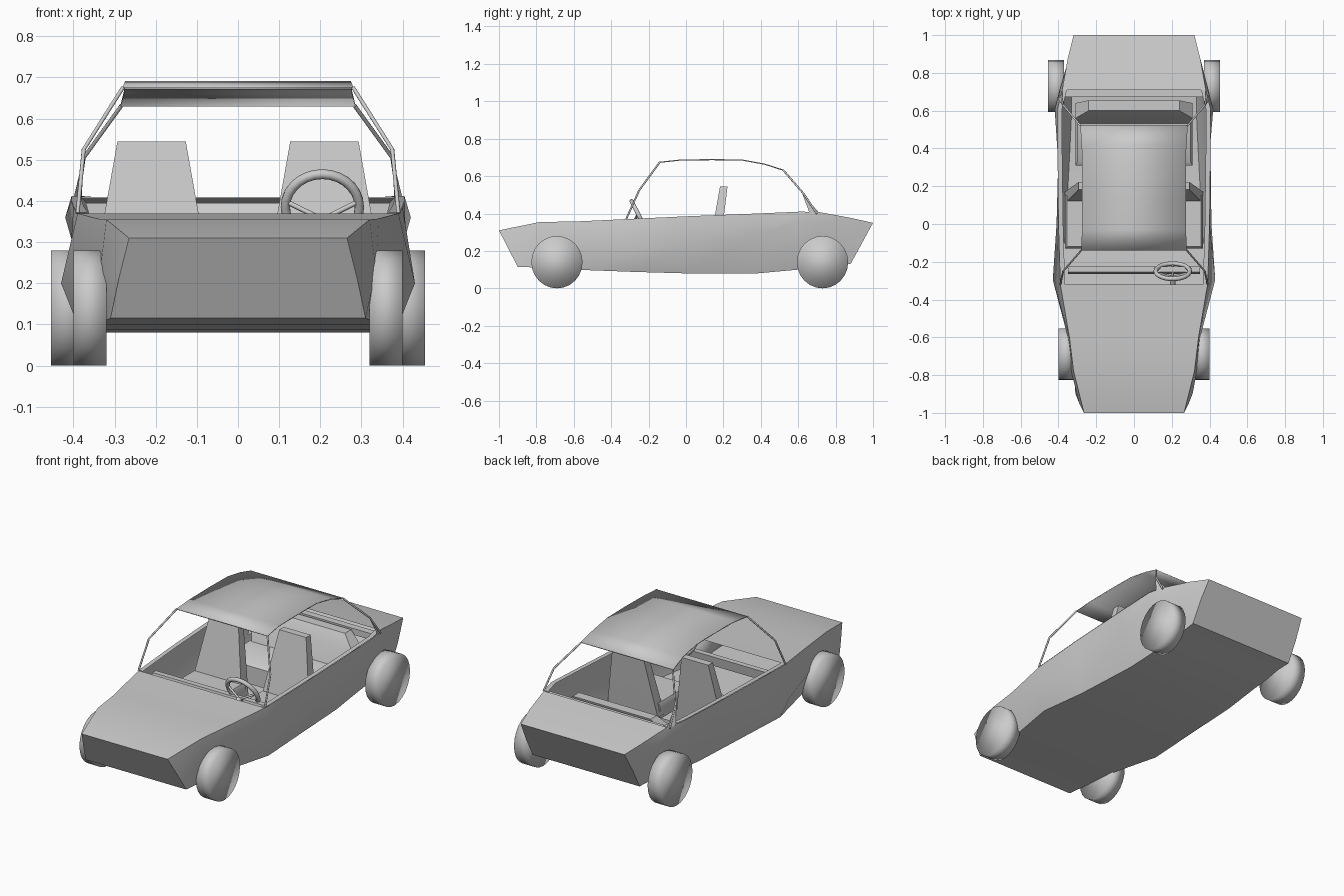
import bpy
from math import radians, cos, sin, pi
from mathutils import Vector, Matrix

if "Cube" in bpy.data.objects:
    bpy.data.objects.remove(bpy.data.objects["Cube"])


def make(name, verts, faces, angle=40):
    me = bpy.data.meshes.new(name)
    me.from_pydata([tuple(v) for v in verts], [], faces)
    import bmesh
    bm = bmesh.new()
    bm.from_mesh(me)
    bmesh.ops.recalc_face_normals(bm, faces=bm.faces)
    bm.to_mesh(me)
    bm.free()
    for p in me.polygons:
        p.use_smooth = True
    me.set_sharp_from_angle(angle=radians(angle))
    ob = bpy.data.objects.new(name, me)
    bpy.context.collection.objects.link(ob)
    return ob


def loft(name, rings, angle=40):
    # closed rings joined into a capped solid
    n = len(rings[0])
    verts = [p for r in rings for p in r]
    faces = [(i * n + j, i * n + (j + 1) % n, (i + 1) * n + (j + 1) % n, (i + 1) * n + j)
             for i in range(len(rings) - 1) for j in range(n)]
    faces += [tuple(range(n)), tuple(range(len(verts) - n, len(verts)))]
    return make(name, verts, faces, angle)


def slab(cx, y0, y1, hw, z):
    return [(cx - hw, y0, z), (cx + hw, y0, z), (cx + hw, y1, z), (cx - hw, y1, z)]


def tube(name, pts, r=0.006, cyclic=False, res=2):
    cu = bpy.data.curves.new(name, 'CURVE')
    cu.dimensions = '3D'
    cu.bevel_depth = r
    cu.bevel_resolution = res
    cu.use_fill_caps = True
    sp = cu.splines.new('POLY')
    sp.points.add(len(pts) - 1)
    for p, co in zip(sp.points, pts):
        p.co = (*co, 1)
    sp.use_cyclic_u = cyclic
    ob = bpy.data.objects.new(name, cu)
    bpy.context.collection.objects.link(ob)
    return ob


# Body hull stations: y top, y bottom, z top/mid/bottom, half width top/mid/bottom
S = [(-1.0, -.90, .31, .21, .115, .265, .29, .31),
     (-.78, -.76, .355, .23, .11, .32, .335, .32),
     (-.60, -.60, .357, .22, .10, .342, .35, .32),
     (-.32, -.28, .37, .20, .088, .39, .43, .385),
     (.0, .0, .385, .23, .08, .40, .41, .36),
     (.38, .38, .40, .29, .08, .405, .40, .34),
     (.61, .60, .41, .36, .10, .405, .42, .33),
     (.71, .70, .408, .34, .11, .38, .395, .33),
     (.88, .80, .377, .26, .123, .35, .355, .325),
     (1.0, .88, .35, .24, .13, .32, .33, .33)]
verts, faces = [], []
for yt, yb, zt, zm, zb, wt, wm, wb in S:
    ym = yb + (yt - yb) * (zm - zb) / (zt - zb)
    half = [(wt, yt, zt), (wm, ym, zm), (wb, yb, zb)]
    verts += [(-x, y, z) for x, y, z in half] + half[::-1]
for i in range(len(S) - 1):
    a, b = i * 6, i * 6 + 6
    faces += [(a + j, a + j + 1, b + j + 1, b + j) for j in range(5)]
    if i < 3 or i > 6:                       # hood and rear deck
        faces.append((a + 5, a, b, b + 5))
faces += [tuple(range(6)), tuple(range(len(verts) - 6, len(verts)))]
make("body", verts, faces, 42)

# Roof panel
prof = [(-.14, .674, .28), (-.03, .686, .275), (.14, .688, .275), (.3, .686, .275), (.42, .664, .277), (.52, .632, .285)]
rv = [(s * w, y, z) for y, z, w in prof for s in (-1, 1)]
roof = make("roof", rv, [(2 * i, 2 * i + 1, 2 * i + 3, 2 * i + 2) for i in range(len(prof) - 1)])
m = roof.modifiers.new("thickness", 'SOLIDIFY')
m.thickness = .006
m.offset = 0

# Pillars and belt-line trim
for s, side in ((-1, "left"), (1, "right")):
    tube(side + "_front_pillar", [(s * .39, -.32, .37), (s * .375, -.25, .525), (s * .28, -.14, .675)], .005)
    tube(side + "_rear_pillar", [(s * .39, .70, .40), (s * .375, .63, .505), (s * .283, .52, .632)], .005)
    make(side + "_rear_pillar_panel", [(s * .375, .62, .51), (s * .40, .66, .405), (s * .38, .715, .40)], [(0, 1, 2)])
    trim = [(s * (w + d), y, z + .002) for y, z, w in
            [(-.32, .37, .39), (0, .385, .40), (.38, .40, .405), (.61, .41, .405), (.71, .408, .38)] for d in (0, -.025)]
    make(side + "_door_sill", trim, [(2 * i, 2 * i + 1, 2 * i + 3, 2 * i + 2) for i in range(4)])

    # Front seat: tapered back and cushion
    cx = s * .21
    loft(side + "_seat_back", [slab(cx, .11, .17, .155, .14), slab(cx, .15, .20, .115, .365), slab(cx, .182, .222, .083, .545)])
    loft(side + "_seat_cushion", [slab(cx, -.13, .15, .15, .12), slab(cx, -.13, .15, .155, .19), slab(cx, -.12, .15, .145, .21)])

    # Wheels
    for pos, y, x0, x1 in (("front", -.69, .32, .40), ("rear", .73, .37, .455)):
        rings = [[(s * x, y + .137 * cos(2 * pi * k / 24), .14 + .14 * sin(2 * pi * k / 24))
                  for k in range(24)] for x in (x0, x1)]
        loft(side + "_" + pos + "_wheel", rings, 180)

# Rear bench
loft("rear_bench_cushion", [slab(0, .31, .62, .31, .12), slab(0, .31, .62, .31, .22), slab(0, .33, .62, .30, .235)])
loft("rear_bench_back", [slab(0, .52, .60, .28, .2), slab(0, .56, .64, .31, .33), slab(0, .60, .655, .24, .395)])

# Dashboard and parcel shelf
loft("dashboard", [slab(0, -.265, -.235, .35, .29), slab(0, -.255, -.225, .35, .345)])
loft("parcel_shelf", [slab(0, .672, .70, .36, .36), slab(0, .672, .71, .37, .395)])

# Steering wheel with spokes and column
c = Vector((.205, -.25, .385))
up, side_v = Vector((0, -.45, .89)), Vector((1, 0, 0))
tube("steering_wheel_rim", [c + .09 * (side_v * cos(2 * pi * k / 28) + up * sin(2 * pi * k / 28)) for k in range(28)], .012, True)
hub = c + Vector((0, -.03, -.03))
for a in (10, 170, 270):
    tube("steering_spoke", [hub, c + .09 * (side_v * cos(radians(a)) + up * sin(radians(a)))], .006)
tube("steering_column", [hub, hub + Vector((0, -.10, -.05))], .014)
